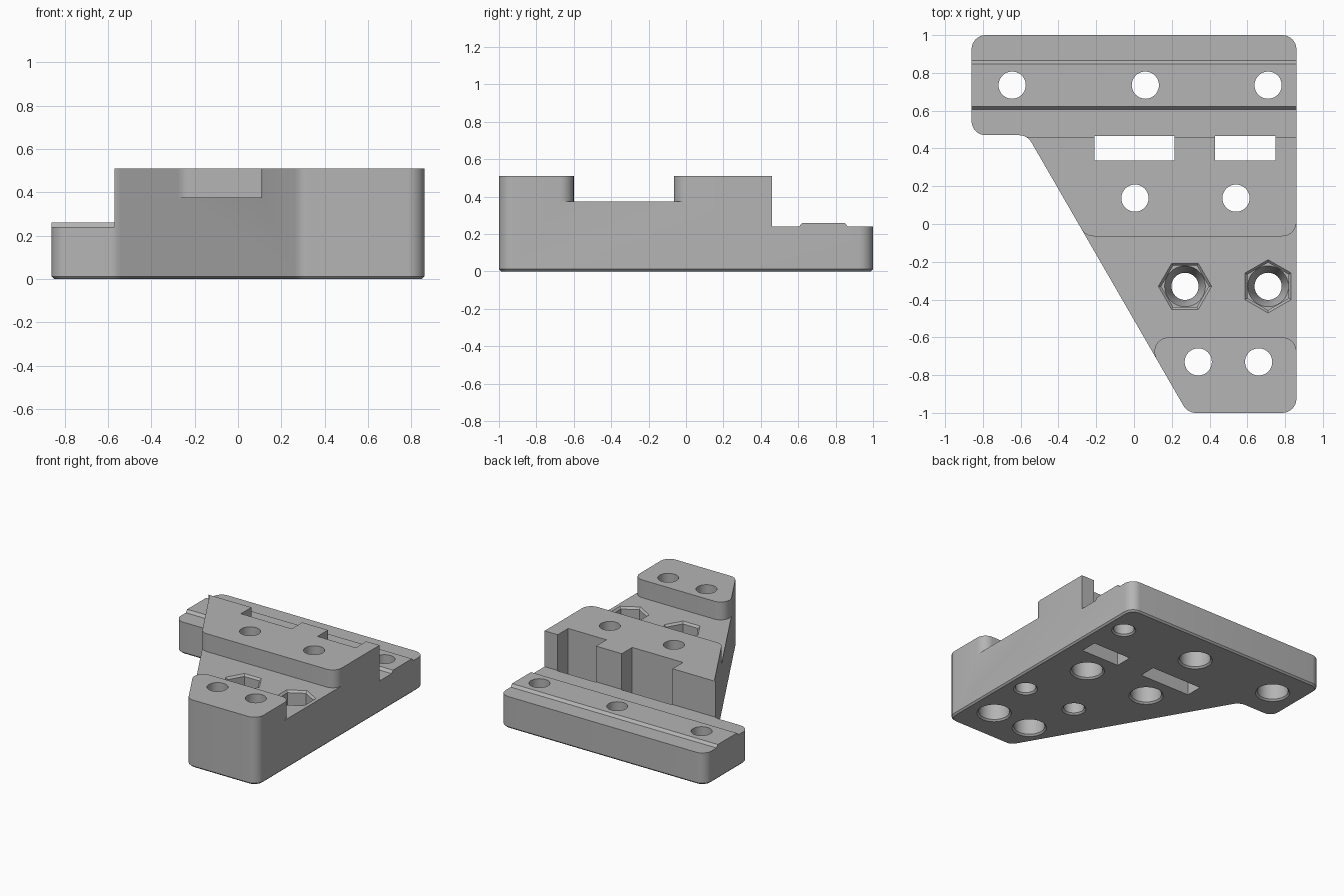
import bpy, bmesh, math
from mathutils import Vector

old = bpy.data.objects.get("Cube")
if old:
    bpy.data.objects.remove(old, do_unlink=True)

grey = bpy.data.materials.new("plain grey")
grey.use_nodes = True
grey.diffuse_color = (0.46, 0.46, 0.46, 1)
grey.node_tree.nodes["Principled BSDF"].inputs["Base Color"].default_value = grey.diffuse_color

TOP, MID, RAIL, R, HOLE, CHAMFER = 0.51, 0.375, 0.24, 0.075, 0.072, 0.012


def slant(y):
    """x of the slanted side at a given y."""
    return 0.284 - (y + 1) * math.tan(math.radians(30))


def fillet(a, b, c, r=R, steps=8):
    """Arc points rounding corner b of the path a-b-c."""
    a, b, c = Vector(a), Vector(b), Vector(c)
    u, v = (a - b).normalized(), (c - b).normalized()
    half = u.angle(v) / 2
    centre = b + (u + v).normalized() * (r / math.sin(half))
    t = r / math.tan(half)
    p, q = b + u * t - centre, b + v * t - centre
    sweep = math.pi - 2 * half
    pts = []
    for i in range(steps + 1):
        f = i / steps
        d = (p * math.sin((1 - f) * sweep) + q * math.sin(f * sweep)) / math.sin(sweep)
        pts.append(tuple(centre + d))
    return pts


def loft(name, rings):
    """Closed solid through rings of equal point count."""
    bm = bmesh.new()
    loops = [[bm.verts.new(p) for p in ring] for ring in rings]
    n = len(loops[0])
    for lo, hi in zip(loops, loops[1:]):
        for i in range(n):
            bm.faces.new((lo[i], lo[(i + 1) % n], hi[(i + 1) % n], hi[i]))
    bm.faces.new(loops[0][::-1])
    bm.faces.new(loops[-1])
    bmesh.ops.recalc_face_normals(bm, faces=bm.faces)
    mesh = bpy.data.meshes.new(name)
    bm.to_mesh(mesh)
    bm.free()
    mesh.materials.append(grey)
    obj = bpy.data.objects.new(name, mesh)
    bpy.context.collection.objects.link(obj)
    return obj


def prism(name, pts, z0, z1):
    return loft(name, [[(x, y, z) for x, y in pts] for z in (z0, z1)])


def turned(name, x, y, steps, sides=40, turn=0):
    """Stack of regular polygons given as (radius, z) steps."""
    angles = [turn + 2 * math.pi * i / sides for i in range(sides)]
    return loft(name, [[(x + r * math.cos(a), y + r * math.sin(a), z) for a in angles]
                       for r, z in steps])


def cut(body, cutter):
    cutter.hide_render = True
    mod = body.modifiers.new("cut", 'BOOLEAN')
    mod.operation, mod.solver, mod.object = 'DIFFERENCE', 'EXACT', cutter
    bpy.context.view_layer.objects.active = body
    bpy.ops.object.modifier_apply(modifier=mod.name)
    bpy.data.objects.remove(cutter, do_unlink=True)


# Main body: rounded outline with a chamfered bottom edge
corners = [(-0.86, 1), (-0.86, 0.47), (slant(0.47), 0.47), (slant(-1), -1), (0.86, -1), (0.86, 1)]
outline = []
for i, corner in enumerate(corners):
    outline += fillet(corners[i - 1], corner, corners[(i + 1) % len(corners)])
body = prism("bracket_body", outline, 0, TOP)
bm = bmesh.new()
bm.from_mesh(body.data)
rim = [e for e in bm.edges if all(v.co.z < 0.001 for v in e.verts)]
bmesh.ops.bevel(bm, geom=rim, offset=CHAMFER, segments=1, affect='EDGES')
bm.to_mesh(body.data)
bm.free()

# Low rail at the back with a shallow raised strip
profile = [(0.46, RAIL), (0.605, RAIL), (0.622, 0.26), (0.848, 0.26), (0.865, RAIL),
           (1.1, RAIL), (1.1, 0.7), (0.46, 0.7)]
cut(body, loft("rail_cutter", [[(x, y, z) for y, z in profile] for x in (-1, 1)]))

# Recess between the two raised blocks, leaving their corners rounded
back, front = -0.065, -0.6
recess = fillet((0, back), (0.86, back), (0.86, 0.3))
recess += [(1, back + R), (1, front - R)]
recess += fillet((0.86, -0.9), (0.86, front), (0.4, front))
recess += fillet((0.4, front), (slant(front), front), (slant(-0.9), -0.9))
recess += [(-0.3, recess[-1][1]), (-0.5, back + 0.04)]
recess += fillet((slant(0.3), 0.3), (slant(back), back), (0.4, back))
cut(body, prism("recess_cutter", recess, MID, 0.7))

# Two slots passing through beside the rail
for x0, x1 in ((-0.21, 0.215), (0.43, 0.75)):
    cut(body, prism("slot_cutter", [(x0, 0.335), (x1, 0.335), (x1, 0.465), (x0, 0.465)], -0.1, 0.7))


def mouth(r):
    """Flared opening at the underside."""
    return [(r + CHAMFER + 0.05, -0.05), (r, CHAMFER)]


# Screw holes, widened from below
BORE = 0.108
screws = [(-0.645, 0.735, 0.15), (0.06, 0.735, 0.15)]
screws += [(x, 0.137, 0.28) for x in (0.005, 0.54)]
screws += [(x, -0.73, 0.28) for x in (0.34, 0.66)]
for x, y, depth in screws:
    cut(body, turned("screw_hole_cutter", x, y,
                     mouth(BORE) + [(BORE, depth), (HOLE, depth + 0.03), (HOLE, 0.7)]))

# Plain hole at the end of the rail
cut(body, turned("plain_hole_cutter", 0.71, 0.735, mouth(HOLE) + [(HOLE, 0.7)]))

# Hexagonal nut pockets with a tapered seat and a chamfered rim
for x, turn in ((0.27, 0), (0.71, math.pi / 6)):
    cut(body, turned("nut_hole_cutter", x, -0.33,
                     mouth(HOLE) + [(HOLE, 0.13), (0.108, 0.22), (0.108, 0.3)]))
    cut(body, turned("nut_pocket_cutter", x, -0.33,
                     [(0.126, 0.22), (0.126, MID - 0.015), (0.141, MID), (0.141, 0.45)], 6, turn))

# Single colour and smooth rounded walls with crisp edges
body.data.materials.clear()
body.data.materials.append(grey)
for face in body.data.polygons:
    face.material_index = 0
bpy.ops.object.select_all(action='DESELECT')
body.select_set(True)
bpy.context.view_layer.objects.active = body
bpy.ops.object.shade_smooth_by_angle(angle=math.radians(30))
